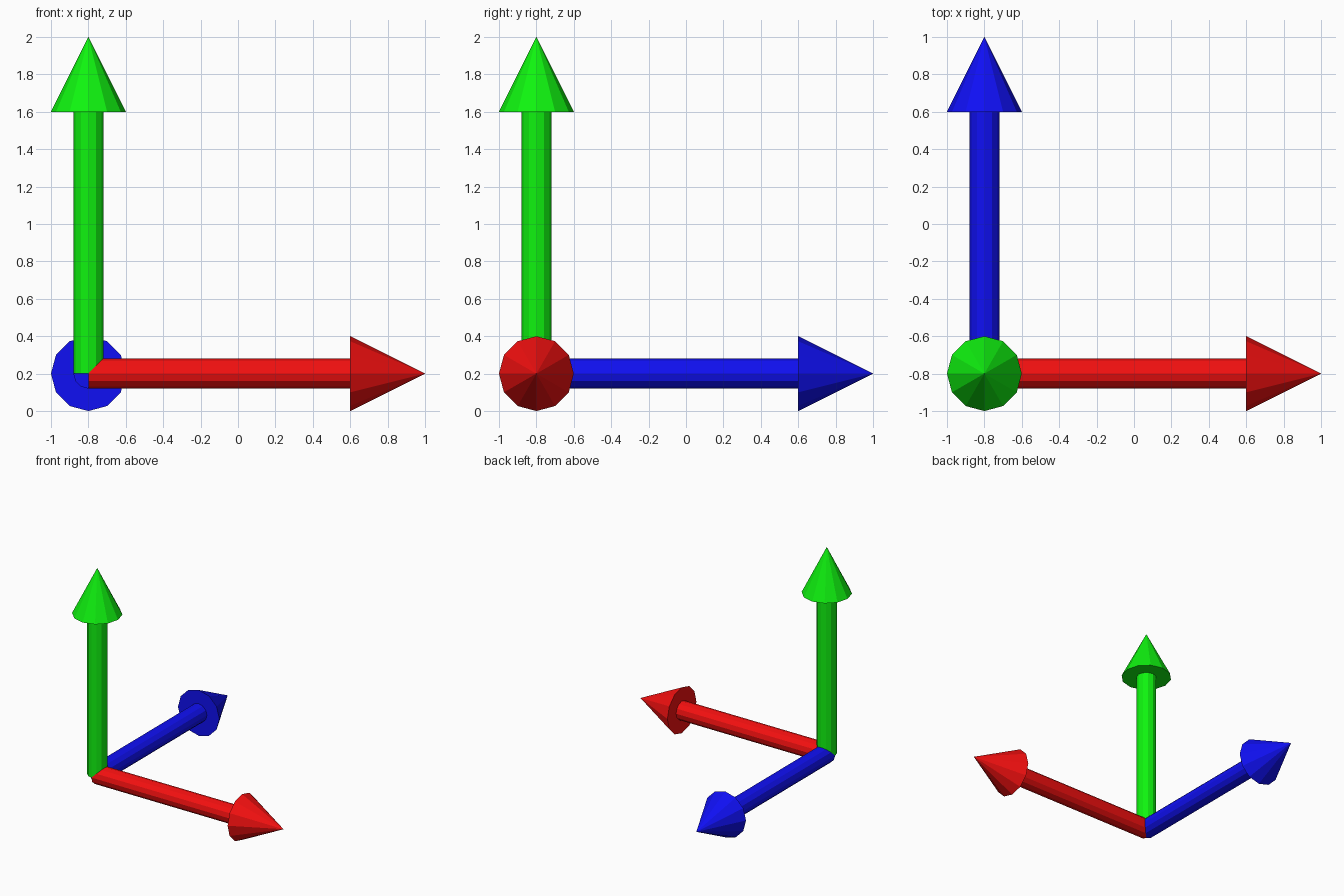
import bpy, bmesh
from math import pi
from mathutils import Matrix, Vector

if "Cube" in bpy.data.objects:
    bpy.data.objects.remove(bpy.data.objects["Cube"])

ORIGIN = Vector((-0.8, -0.8, 0.2))
SIDES = 12
# Arrow outline (radius, height): shaft, head underside, tip
PROFILE = [(0.08, 0.0), (0.08, 1.4), (0.2, 1.4), (0.0, 1.8)]


def make_arrow(name, rotation, color):
    bm = bmesh.new()
    shaft_start, shaft_end, head_rim, tip = PROFILE
    rings = []
    for radius, height in (shaft_start, shaft_end, head_rim):
        ring = bmesh.ops.create_circle(
            bm, segments=SIDES, radius=radius,
            matrix=Matrix.Translation((0, 0, height)))["verts"]
        rings.append(ring)
    point = bm.verts.new((0, 0, tip[1]))

    # Closed shaft end, shaft walls and head underside
    bm.faces.new(rings[0])
    for low, high in zip(rings, rings[1:]):
        for i in range(SIDES):
            j = (i + 1) % SIDES
            bm.faces.new((low[i], low[j], high[j], high[i]))
    # Pointed head
    for i in range(SIDES):
        bm.faces.new((rings[2][i], rings[2][(i + 1) % SIDES], point))
    bmesh.ops.recalc_face_normals(bm, faces=bm.faces[:])
    bm.transform(rotation)

    mesh = bpy.data.meshes.new(name)
    bm.to_mesh(mesh)
    bm.free()
    mat = bpy.data.materials.new(name + "_color")
    mat.diffuse_color = color
    mat.use_nodes = True
    mat.node_tree.nodes["Principled BSDF"].inputs["Base Color"].default_value = mat.diffuse_color
    mesh.materials.append(mat)
    obj = bpy.data.objects.new(name, mesh)
    obj.location = ORIGIN
    bpy.context.collection.objects.link(obj)


# Three arrows sharing one corner
make_arrow("x_arrow", Matrix.Rotation(pi / 2, 4, 'Y'), (0.9, 0.005, 0.005, 1))
make_arrow("y_arrow", Matrix.Rotation(-pi / 2, 4, 'X'), (0.005, 0.005, 0.9, 1))
make_arrow("z_arrow", Matrix.Identity(4), (0.005, 0.9, 0.005, 1))
